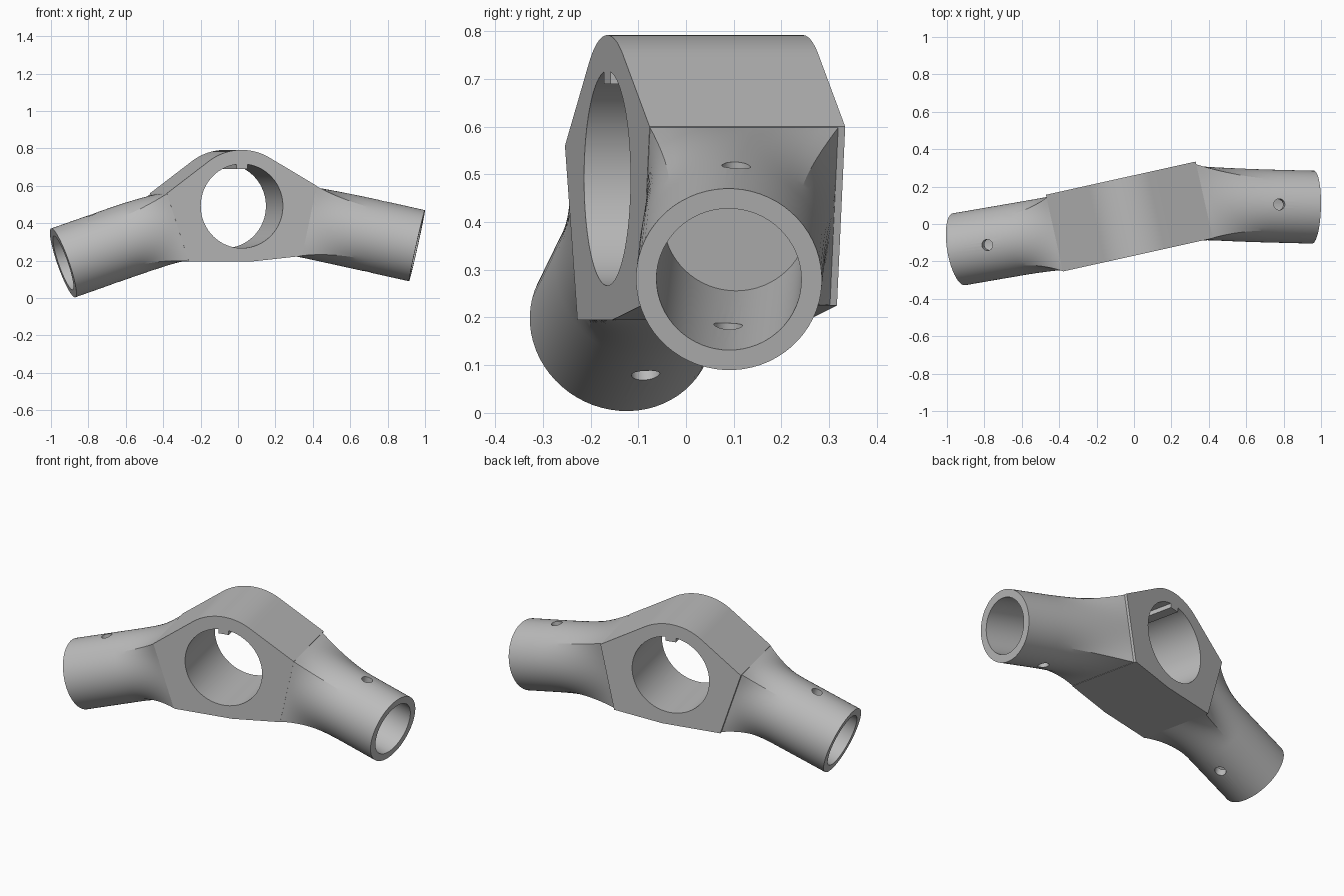
import bpy, bmesh, math
from mathutils import Vector, Matrix

cube = bpy.data.objects.get("Cube")
if cube:
    bpy.data.objects.remove(cube, do_unlink=True)

metal = bpy.data.materials.new("plain_grey")
metal.use_nodes = True
grey = (0.5, 0.5, 0.5, 1)
metal.diffuse_color = grey
metal.node_tree.nodes["Principled BSDF"].inputs["Base Color"].default_value = grey

# The hub is turned about the vertical
HUB = Matrix.Translation((-0.025, 0.04, 0)) @ Matrix.Rotation(math.radians(12.5), 4, 'Z')
BORE_Z, HALF_DEPTH, TUBE_R = 0.492, 0.21, 0.195


def finish(name, bm):
    bmesh.ops.recalc_face_normals(bm, faces=bm.faces)
    mesh = bpy.data.meshes.new(name)
    bm.to_mesh(mesh)
    bm.free()
    obj = bpy.data.objects.new(name, mesh)
    bpy.context.collection.objects.link(obj)
    mesh.materials.append(metal)
    return obj


def skin(name, rings):
    """Closed surface through equal rings of points."""
    bm = bmesh.new()
    loops = [[bm.verts.new(p) for p in ring] for ring in rings]
    n = len(loops[0])
    for a, b in zip(loops, loops[1:]):
        for i in range(n):
            j = (i + 1) % n
            bm.faces.new((a[i], a[j], b[j], b[i]))
    bm.faces.new(loops[0])
    bm.faces.new(loops[-1])
    return finish(name, bm)


def prism(name, profile, half):
    return skin(name, [[HUB @ Vector((u, y, z)) for u, z in profile] for y in (-half, half)])


def arc(radius, start, end, steps):
    angles = [math.radians(start + (end - start) * i / steps) for i in range(steps + 1)]
    return [(radius * math.cos(a), BORE_Z + radius * math.sin(a)) for a in angles]


def rod(name, centre, direction, radius, length):
    bm = bmesh.new()
    turn = direction.to_track_quat('Z', 'Y').to_matrix().to_4x4()
    bmesh.ops.create_cone(bm, cap_ends=True, segments=64, radius1=radius, radius2=radius,
                          depth=length, matrix=Matrix.Translation(centre) @ turn)
    return finish(name, bm)


def combine(target, tool, operation):
    mod = target.modifiers.new("combine", 'BOOLEAN')
    mod.operation, mod.solver, mod.object = operation, 'EXACT', tool
    bpy.context.view_layer.objects.active = target
    bpy.ops.object.modifier_apply(modifier=mod.name)
    bpy.data.objects.remove(tool, do_unlink=True)


def arm_frame(d):
    side = HUB.to_3x3() @ Vector((0, 1, 0))
    side = (side - d * side.dot(d)).normalized()
    up = d.cross(side)
    return side, up if up.z > 0 else -up


def arm(name, end, d, low, high, blend):
    """Square root at the hub that fades into a round tube."""
    side, up = arm_frame(d)
    low, high = Vector((low[0], 0, low[1])), Vector((high[0], 0, high[1]))
    root = (low + high) / 2
    rise = (high - low) * 0.495
    length = (end - HUB @ root).dot(d)
    start = end - d * length
    steps, n = 14, 64
    square, circle = [], []
    for i in range(n):
        a = 2 * math.pi * i / n
        c, s = math.cos(a), math.sin(a)
        m = max(abs(c), abs(s))
        depth = 0.195 if c > 0 else 0.209
        square.append(HUB @ (root + rise * (s / m) + Vector((0, depth * c / m, 0))))
        circle.append(start + (side * c + up * s) * TUBE_R)
    middle = HUB @ root
    rings = [[middle + (p - middle) * 0.88 - d * 0.05 for p in square]]
    for k in range(steps + 1):
        t = k / steps
        f = 1 - (1 - t) ** 2
        rings.append([p.lerp(q, f) + d * (blend * t) for p, q in zip(square, circle)])
    rings.append([q + d * length for q in circle])
    return skin(name, rings)


# Hub body: rounded crown, sloping shoulders, flat base
body = prism("hub_with_two_sockets",
             [(-0.29, 0.195), (0.05, 0.195), (0.33, 0.225), (0.41, 0.60)]
             + arc(0.30, 59.7, 126.8, 24) + [(-0.41, 0.56)], HALF_DEPTH)

# Two arms: end centre, direction, root corners on the hub, blend length
arms = [
    ("left_arm", Vector((0.957, 0.09, 0.28)), Vector((0.976, -0.025, -0.218)).normalized(),
     (0.33, 0.225), (0.41, 0.60), 0.42),
    ("right_arm", Vector((-0.935, -0.135, 0.188)), Vector((-0.93, -0.16, -0.327)).normalized(),
     (-0.29, 0.195), (-0.41, 0.56), 0.28),
]
for spec in arms:
    combine(body, arm(*spec), 'UNION')

# Blind sockets and cross pin holes
for name, end, d, *_ in arms:
    combine(body, rod(name + "_socket", end - d * 0.235, d, 0.152, 0.67), 'DIFFERENCE')
    side, up = arm_frame(d)
    combine(body, rod(name + "_pin_hole", end - d * 0.228, up, 0.03, 0.6), 'DIFFERENCE')

# Main bore, leaving a square key along its top
edge = math.degrees(math.acos(0.03 / 0.225))
bore = arc(0.225, 180 - edge, 360 + edge, 80) + [(0.03, 0.69), (-0.03, 0.69)]
combine(body, prism("main_bore", bore, 0.4), 'DIFFERENCE')

bpy.ops.object.select_all(action='DESELECT')
body.select_set(True)
bpy.context.view_layer.objects.active = body
bpy.ops.object.shade_smooth_by_angle(angle=math.radians(11))
